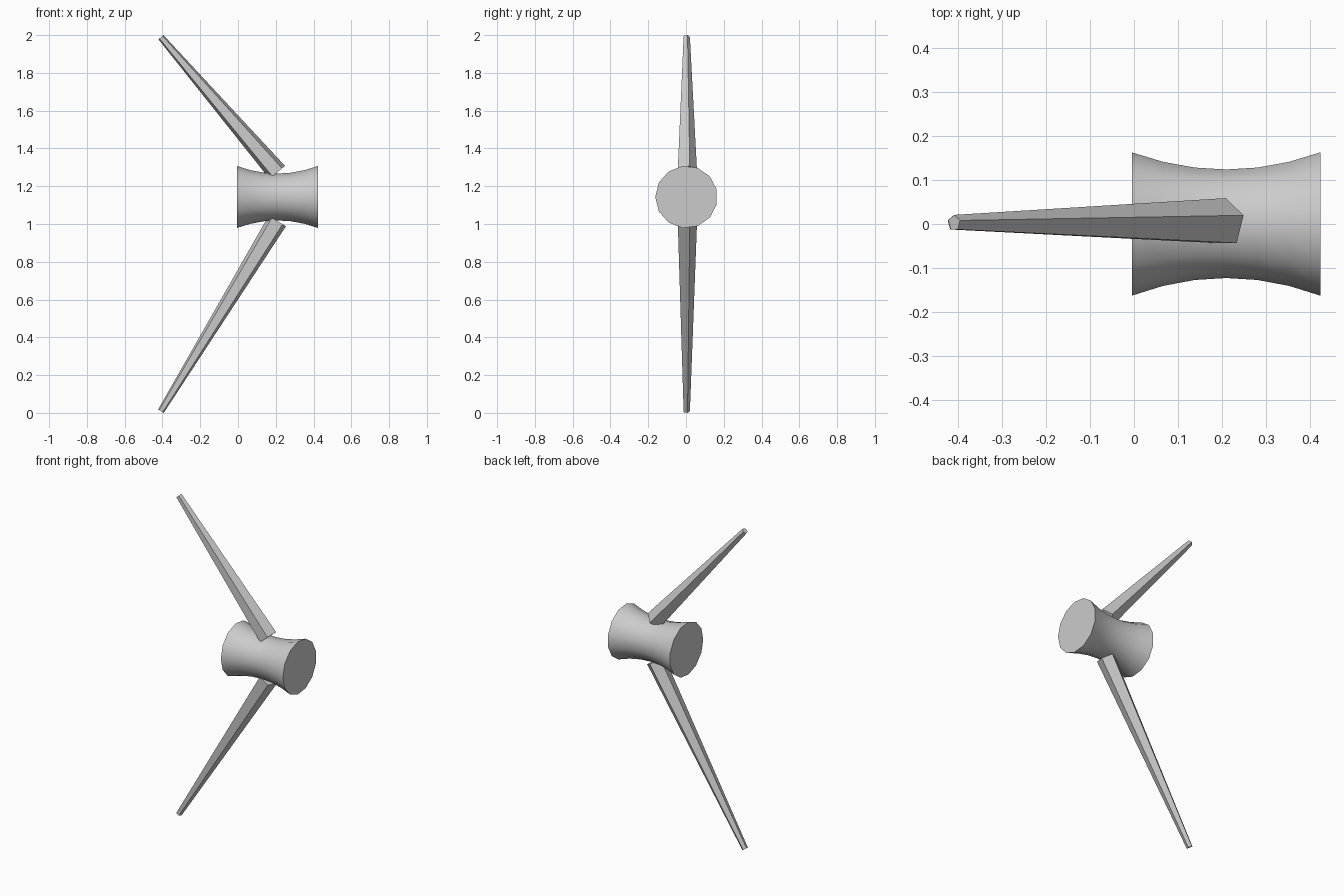
import bpy, math
from mathutils import Vector

cube = bpy.data.objects.get("Cube")
if cube:
    bpy.data.objects.remove(cube, do_unlink=True)

grey = bpy.data.materials.new("light grey")
grey.use_nodes = True
colour = (0.6, 0.6, 0.6, 1)
grey.diffuse_color = colour
grey.node_tree.nodes["Principled BSDF"].inputs["Base Color"].default_value = colour

AXIS_Y = 0.0024


def loft(name, rings, sides):
    """Skin rings of (centre, u axis, v axis, radius) and cap both ends."""
    verts, faces = [], []
    for centre, u, v, radius in rings:
        for i in range(sides):
            a = 2 * math.pi * i / sides
            verts.append(centre + radius * (math.cos(a) * u + math.sin(a) * v))
    for r in range(len(rings) - 1):
        for i in range(sides):
            j = (i + 1) % sides
            faces.append((r * sides + i, r * sides + j,
                          (r + 1) * sides + j, (r + 1) * sides + i))
    last = (len(rings) - 1) * sides
    faces.append(tuple(reversed(range(sides))))
    faces.append(tuple(range(last, last + sides)))
    mesh = bpy.data.meshes.new(name)
    mesh.from_pydata(verts, [], faces)
    mesh.materials.append(grey)
    obj = bpy.data.objects.new(name, mesh)
    bpy.context.collection.objects.link(obj)
    return obj


# Waisted hub lying along x, with a parabolic profile
hub_rings = []
for k in range(-3, 4):
    t = k / 3
    hub_rings.append((Vector((0.209 + 0.214 * t, AXIS_Y, 1.143)),
                      Vector((0, -1, 0)), Vector((0, 0, -1)),
                      0.125 + 0.04 * t * t))
hub = loft("hub", hub_rings, 13)
bpy.ops.object.select_all(action='DESELECT')
hub.select_set(True)
bpy.context.view_layer.objects.active = hub
bpy.ops.object.shade_smooth_by_angle(angle=math.radians(40))


# Tapered five-sided blades, one ridge towards the back
def blade(name, base_z, tip_z):
    base = Vector((0.208, AXIS_Y, base_z))
    tip = Vector((-0.408, AXIS_Y, tip_z))
    ridge = Vector((0, 1, 0))
    side = ridge.cross((tip - base).normalized())
    v = (tip - base).normalized().cross(ridge)
    loft(name, [(base, ridge, v, 0.0563), (tip, ridge, v, 0.0183)], 5)


blade("upper_blade", 1.273, 1.989)
blade("lower_blade", 1.016, 0.0092)
